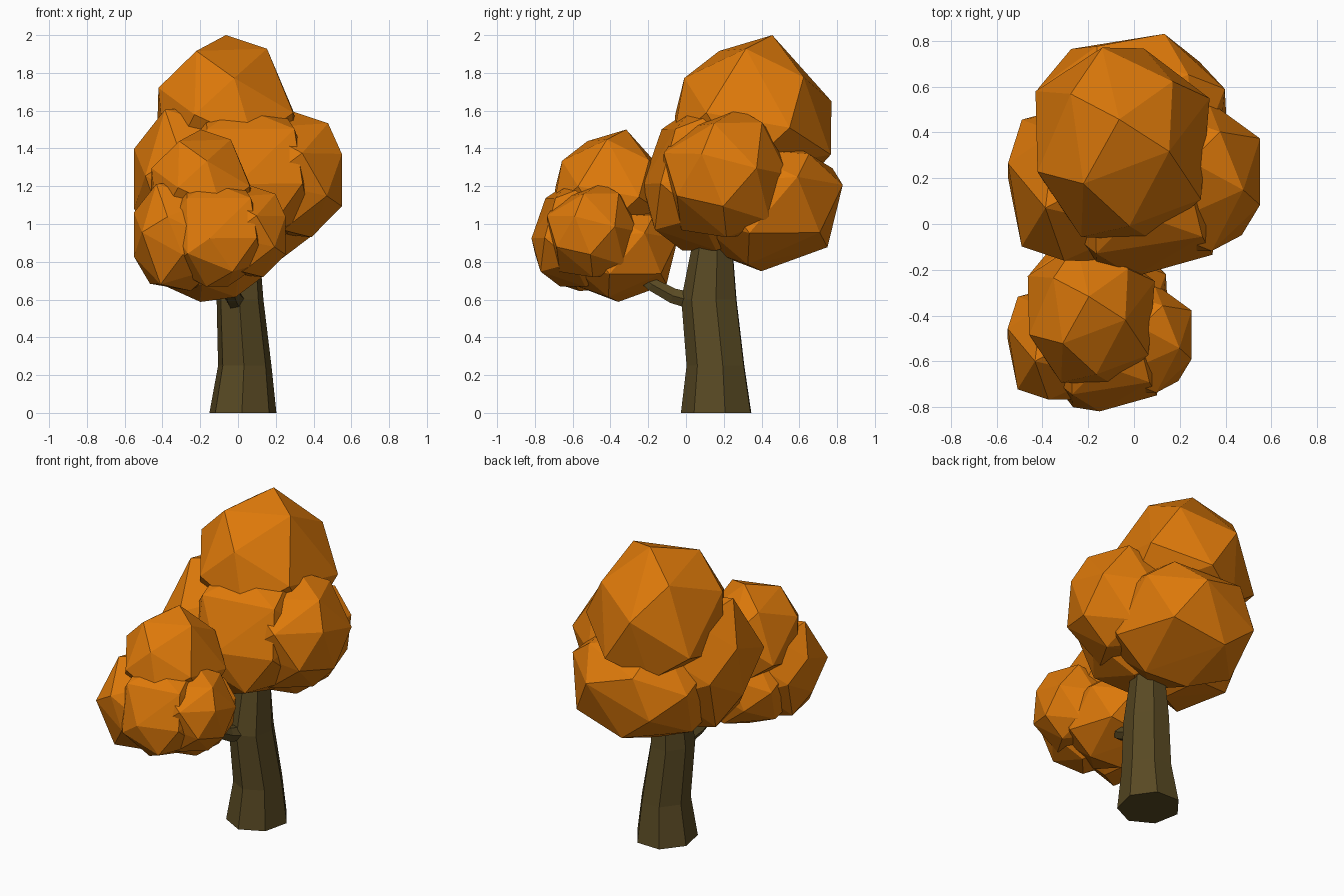
import bpy, bmesh, math, random
from mathutils import Vector, Matrix

if "Cube" in bpy.data.objects:
    bpy.data.objects.remove(bpy.data.objects["Cube"])


def material(name, rgb):
    m = bpy.data.materials.new(name)
    m.diffuse_color = (*rgb, 1)
    m.use_nodes = True
    m.node_tree.nodes["Principled BSDF"].inputs["Base Color"].default_value = m.diffuse_color
    return m


LEAF = material("autumn_leaves", (0.72, 0.19, 0.003))
BARK = material("bark", (0.10, 0.068, 0.017))


def add_object(name, bm, mat):
    bmesh.ops.recalc_face_normals(bm, faces=bm.faces)
    me = bpy.data.meshes.new(name)
    bm.to_mesh(me)
    bm.free()
    me.materials.append(mat)
    ob = bpy.data.objects.new(name, me)
    bpy.context.collection.objects.link(ob)
    return ob


def foliage_blob(name, lo, hi, seed, count=22, full=1.0, taper=0.0):
    """Faceted hull of scattered sphere points, fitted to the box lo..hi.
    full > 1 flattens the bulges against the box, taper narrows the top."""
    rng = random.Random(seed)
    turn = rng.uniform(0, 6.28)
    tilt = Matrix.Rotation(rng.uniform(-0.6, 0.6), 3, 'X')
    pts = []
    for i in range(count):
        z = 1 - 2 * (i + 0.5) / count
        r = math.sqrt(1 - z * z)
        a = turn + i * math.pi * (3 - math.sqrt(5))
        jitter = Vector([rng.uniform(-0.12, 0.12) for _ in range(3)])
        p = tilt @ (Vector((r * math.cos(a), r * math.sin(a), z)) + jitter).normalized()
        s = 1 - taper * p.z
        pts.append((p.x * s, p.y * s, p.z))
    mn = [min(p[k] for p in pts) for k in range(3)]
    mx = [max(p[k] for p in pts) for k in range(3)]
    bm = bmesh.new()
    for p in pts:
        co = []
        for k in range(3):
            t = full * (2 * (p[k] - mn[k]) / (mx[k] - mn[k]) - 1)
            t = max(-1, min(1, t))
            co.append((lo[k] + hi[k]) / 2 + t * (hi[k] - lo[k]) / 2)
        bm.verts.new(co)
    bmesh.ops.convex_hull(bm, input=bm.verts)
    bmesh.ops.delete(bm, geom=[v for v in bm.verts if not v.link_faces], context='VERTS')
    return add_object(name, bm, LEAF)


def loft(name, rings, sides, phase=0.0):
    """Closed tube through rings of (centre, radius x, radius y, tilt about x)."""
    bm = bmesh.new()
    loops = []
    for c, rx, ry, tilt in rings:
        rot = Matrix.Rotation(math.radians(tilt), 3, 'X')
        loops.append([bm.verts.new(Vector(c) + rot @ Vector((
            rx * math.cos(phase + 2 * math.pi * i / sides),
            ry * math.sin(phase + 2 * math.pi * i / sides), 0))) for i in range(sides)])
    for a, b in zip(loops, loops[1:]):
        for i in range(sides):
            j = (i + 1) % sides
            bm.faces.new((a[i], a[j], b[j], b[i]))
    bm.faces.new(loops[0][::-1])
    bm.faces.new(loops[-1])
    return add_object(name, bm, BARK)


# Trunk: flared foot, narrowing into the crown
loft("trunk", [
    ((0.025, 0.168, 0.00), 0.182, 0.195, 0),
    ((0.035, 0.163, 0.25), 0.145, 0.16, 0),
    ((0.01, 0.128, 0.60), 0.127, 0.153, 0),
    ((0.015, 0.15, 1.00), 0.09, 0.095, 0)], 7, 0.2)

# Side branch carrying the small foliage cluster
loft("branch", [
    ((0.00, 0.08, 0.58), 0.055, 0.055, 85),
    ((-0.03, -0.07, 0.62), 0.046, 0.046, 70),
    ((-0.05, -0.18, 0.68), 0.04, 0.04, 55),
    ((-0.14, -0.40, 0.86), 0.025, 0.025, 50)], 6)

# Main crown: five overlapping faceted blobs
crown = [
    foliage_blob("crown_top", (-0.43, -0.07, 1.15), (0.33, 0.77, 2.00), 3, 18, taper=0.2),
    foliage_blob("crown_back", (-0.42, 0.00, 0.75), (0.41, 0.83, 1.46), 5),
    foliage_blob("crown_front", (-0.30, -0.23, 0.86), (0.38, 0.42, 1.62), 8, full=1.12),
    foliage_blob("crown_right", (-0.10, -0.12, 0.93), (0.55, 0.54, 1.61), 13, full=1.05),
    foliage_blob("crown_left", (-0.55, -0.16, 0.83), (0.12, 0.52, 1.62), 21, full=1.1),
]

# Small cluster: scaled copy of the crown on the branch
for ob in crown:
    copy = bpy.data.objects.new(ob.name.replace("crown", "small_crown"), ob.data)
    copy.scale = (0.73, 0.73, 0.73)
    copy.location = (-0.15, -0.65, 0.04)
    bpy.context.collection.objects.link(copy)
